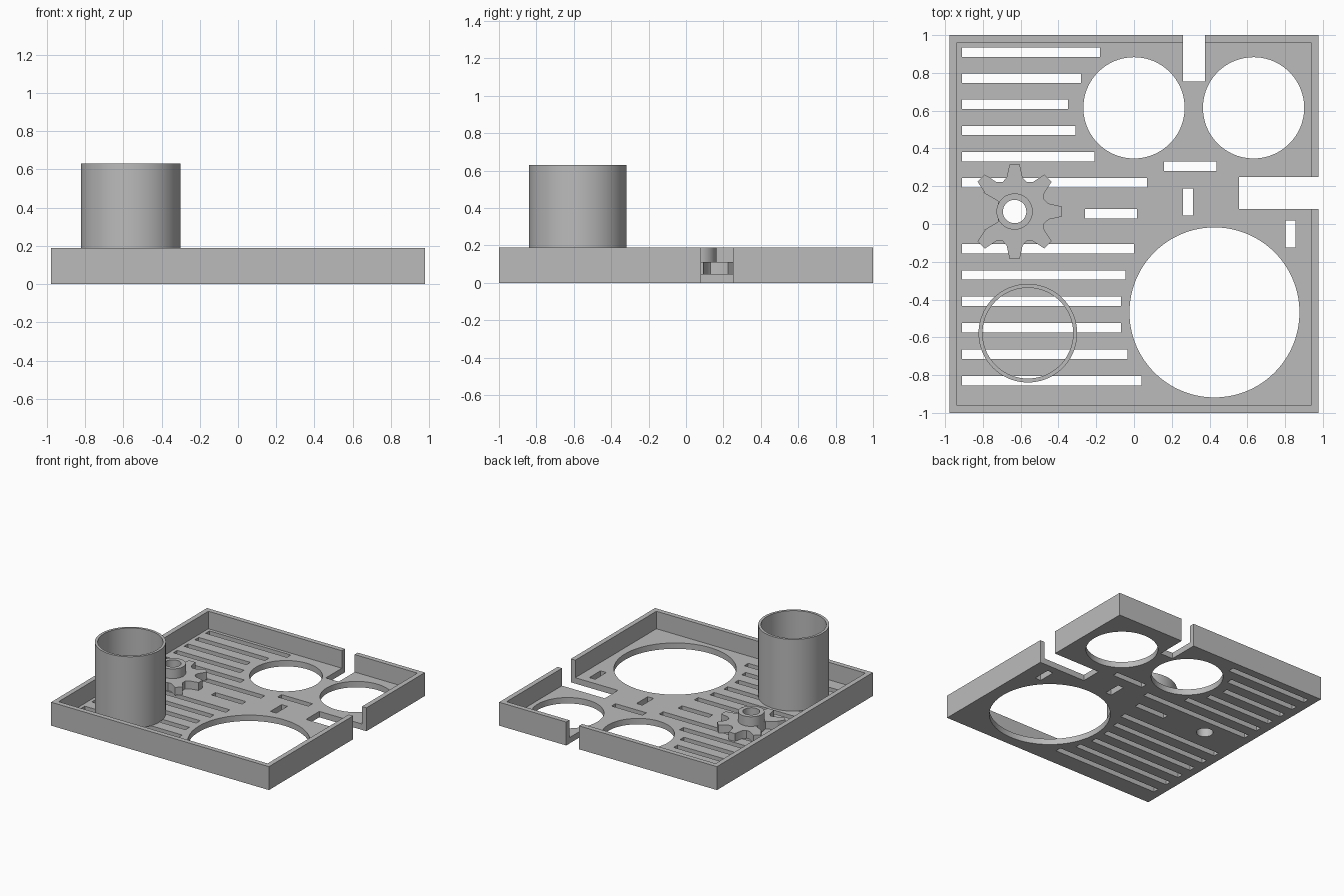
import bpy, bmesh, math

if "Cube" in bpy.data.objects:
    bpy.data.objects.remove(bpy.data.objects["Cube"], do_unlink=True)

grey = bpy.data.materials.new("plain grey")
grey.use_nodes = True
grey.diffuse_color = (0.5, 0.5, 0.5, 1)
grey.node_tree.nodes["Principled BSDF"].inputs["Base Color"].default_value = (0.5, 0.5, 0.5, 1)


def circle(x, y, r, n=96):
    return [(x + r * math.cos(math.tau * i / n), y + r * math.sin(math.tau * i / n)) for i in range(n)]


def rect(x0, x1, y0, y1):
    return [(x0, y0), (x1, y0), (x1, y1), (x0, y1)]


def plate(name, loops, z0, z1):
    """Extrude flat outlines (inner loops become holes) from z0 to z1."""
    curve = bpy.data.curves.new(name, 'CURVE')
    curve.dimensions = '2D'
    curve.fill_mode = 'BOTH'
    curve.extrude = (z1 - z0) / 2
    for loop in loops:
        spline = curve.splines.new('POLY')
        spline.points.add(len(loop) - 1)
        for point, (x, y) in zip(spline.points, loop):
            point.co = (x, y, 0, 1)
        spline.use_cyclic_u = True
    helper = bpy.data.objects.new(name + "_outline", curve)
    bpy.context.collection.objects.link(helper)
    graph = bpy.context.evaluated_depsgraph_get()
    mesh = bpy.data.meshes.new_from_object(helper.evaluated_get(graph))
    bpy.data.objects.remove(helper, do_unlink=True)
    bpy.data.curves.remove(curve)

    bm = bmesh.new()
    bm.from_mesh(mesh)
    bmesh.ops.remove_doubles(bm, verts=bm.verts, dist=0.0001)
    bmesh.ops.translate(bm, verts=bm.verts, vec=(0, 0, (z0 + z1) / 2))
    bmesh.ops.recalc_face_normals(bm, faces=bm.faces)
    for face in bm.faces:
        face.smooth = True
        face.material_index = 0
    bm.to_mesh(mesh)
    bm.free()
    mesh.set_sharp_from_angle(angle=math.radians(30))
    mesh.materials.clear()
    mesh.materials.append(grey)
    mesh.name = name
    obj = bpy.data.objects.new(name, mesh)
    bpy.context.collection.objects.link(obj)
    return obj


W, D, WALL = 0.978, 1.0, 0.04
FLOOR, RIM = 0.048, 0.19
IW, ID = W - WALL, D - WALL
BACK_L, BACK_R, BACK_Y = 0.26, 0.375, 0.755     # notch in the back edge
SIDE_LO, SIDE_HI, SIDE_X = 0.08, 0.25, 0.555    # notch in the side edge
GX, GY, BORE = -0.632, 0.066, 0.062             # gear centre and bore

# Floor outline with its two notches
outline = [(-W, -D), (W, -D), (W, SIDE_LO), (SIDE_X, SIDE_LO), (SIDE_X, SIDE_HI), (W, SIDE_HI),
           (W, D), (BACK_R, D), (BACK_R, BACK_Y), (BACK_L, BACK_Y), (BACK_L, D), (-W, D)]

# Round openings, then the long vent slots in two evenly spaced groups
holes = [circle(0, 0.615, 0.268), circle(0.633, 0.615, 0.268),
         circle(0.426, -0.468, 0.45, 128), circle(GX, GY, BORE, 48)]
back_ends = [-0.18, -0.28, -0.35, -0.31, -0.21, 0.07]
front_ends = [0.04, -0.035, -0.07, -0.07, -0.045, 0.0]
for i, end in enumerate(back_ends):
    y = 0.909 - 0.138 * i
    holes.append(rect(-0.91, end, y - 0.025, y + 0.025))
for i, end in enumerate(front_ends):
    y = -0.83 + 0.14 * i
    holes.append(rect(-0.91, end, y - 0.025, y + 0.025))

# Short slots
holes += [rect(-0.26, 0.015, 0.03, 0.08), rect(0.16, 0.437, 0.28, 0.33),
          rect(0.26, 0.312, 0.045, 0.188), rect(0.803, 0.855, -0.125, 0.018)]
plate("tray_floor", [outline] + holes, 0, FLOOR)

# Rim walls, split by the notches
plate("main_wall", [[(BACK_L, D), (-W, D), (-W, -D), (W, -D), (W, SIDE_LO), (IW, SIDE_LO),
                     (IW, -ID), (-IW, -ID), (-IW, ID), (BACK_L, ID)]], FLOOR, RIM)
plate("corner_wall", [[(BACK_R, D), (BACK_R, ID), (IW, ID), (IW, SIDE_HI),
                       (W, SIDE_HI), (W, D)]], FLOOR, RIM)

# Open tube
plate("tube", [circle(-0.562, -0.578, 0.261), circle(-0.562, -0.578, 0.24)], FLOOR, 0.63)

# Gear with seven teeth and a gap on one side
profile = []
for i in range(8):
    a = i * math.tau / 8
    if i == 4:
        tooth = [(0.165, -0.1), (0.088, -0.055), (0.088, 0.055), (0.165, 0.1)]
    else:
        tooth = [(0.18, -0.042), (0.25, -0.027), (0.25, 0.027), (0.18, 0.042)]
    for u, v in tooth:
        profile.append((GX + u * math.cos(a) - v * math.sin(a), GY + u * math.sin(a) + v * math.cos(a)))
    if i not in (3, 4):
        m = a + math.tau / 16
        profile.append((GX + 0.168 * math.cos(m), GY + 0.168 * math.sin(m)))
plate("gear", [profile, circle(GX, GY, BORE, 48)], FLOOR, 0.112)
plate("gear_hub", [circle(GX, GY, 0.096, 48), circle(GX, GY, BORE, 48)], FLOOR, RIM)
